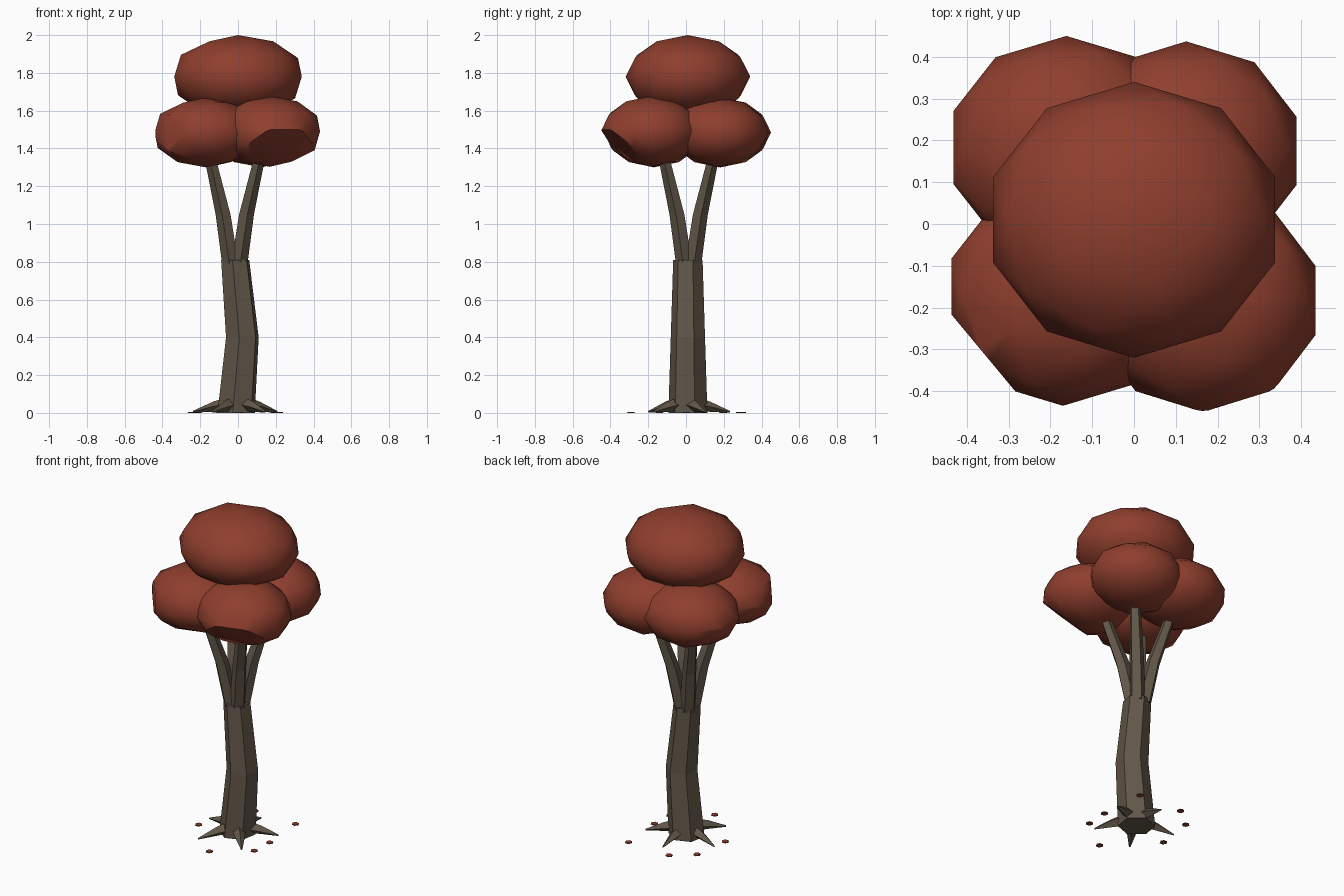
import bpy, bmesh, math
from mathutils import Vector, Matrix

cube = bpy.data.objects.get("Cube")
if cube:
    bpy.data.objects.remove(cube, do_unlink=True)


def material(name, rgb):
    mat = bpy.data.materials.new(name)
    mat.use_nodes = True
    color = (*rgb, 1)
    mat.diffuse_color = color
    mat.node_tree.nodes["Principled BSDF"].inputs["Base Color"].default_value = color
    return mat


BARK = material("grey_brown_bark", (0.122, 0.095, 0.066))
RED = material("rust_red_leaves", (0.275, 0.049, 0.027))


def add_object(name, bm, mat, smooth=False):
    bmesh.ops.recalc_face_normals(bm, faces=bm.faces)
    mesh = bpy.data.meshes.new(name)
    bm.to_mesh(mesh)
    bm.free()
    mesh.materials.append(mat)
    obj = bpy.data.objects.new(name, mesh)
    bpy.context.collection.objects.link(obj)
    if smooth:
        bpy.ops.object.select_all(action='DESELECT')
        obj.select_set(True)
        bpy.context.view_layer.objects.active = obj
        bpy.ops.object.shade_smooth_by_angle(angle=math.radians(42))


def loft(name, stations, sides, turn, axis=(0, 0, 1), mat=BARK):
    """Joins polygon rings, given as (centre, radius), along one axis."""
    bm = bmesh.new()
    spin = Vector(axis).to_track_quat('Z', 'Y').to_matrix()
    rings = []
    for centre, radius in stations:
        ring = []
        for i in range(sides):
            a = turn + math.tau * i / sides
            offset = spin @ Vector((math.cos(a), math.sin(a), 0)) * radius
            ring.append(bm.verts.new(Vector(centre) + offset))
        rings.append(ring)
    for low, high in zip(rings, rings[1:]):
        for i in range(sides):
            j = (i + 1) % sides
            bm.faces.new((low[i], low[j], high[j], high[i]))
    bm.faces.new(rings[0][::-1])
    bm.faces.new(rings[-1])
    add_object(name, bm, mat)


# Bent six-sided trunk
loft("trunk", [((-0.01, 0.01, 0), 0.105), ((0.023, 0.01, 0.4), 0.092),
               ((-0.015, 0.01, 0.81), 0.079)], 6, math.radians(20))

# Four branches fanning out diagonally into the crown
for side, sx in (("left", 1), ("right", -1)):
    for end, sy in (("front", -1), ("back", 1)):
        path = [((-0.017 + sx * d, 0.014 + sy * d, z), r)
                for d, z, r in ((0.022, 0.79, 0.046), (0.06, 1.05, 0.042),
                                (0.12, 1.31, 0.033), (0.14, 1.42, 0.03))]
        loft(f"{end}_{side}_branch", path, 5, math.atan2(sy, sx))

# Five tapering roots
for i, tip in enumerate([(-0.135, -0.198), (0.145, -0.172), (0.207, 0.1), (-0.005, 0.232), (-0.238, 0.062)]):
    reach = Vector((*tip, 0))
    path = [(reach * t + Vector((0, 0, z)), r)
            for t, z, r in ((0.25, 0.045, 0.038), (0.55, 0.033, 0.027), (1, 0.006, 0.005))]
    loft(f"root_{i + 1}", path, 4, 0, axis=reach)


# Crown clumps: squashed spheres, some trimmed by planes
def clump(name, centre, size, cuts=()):
    bm = bmesh.new()
    bmesh.ops.create_icosphere(bm, subdivisions=2, radius=1,
                               matrix=Matrix.LocRotScale(Vector(centre), None, Vector(size)))
    for point, normal in cuts:
        bmesh.ops.bisect_plane(bm, geom=bm.verts[:] + bm.edges[:] + bm.faces[:],
                               plane_co=point, plane_no=normal, clear_outer=True)
        bmesh.ops.holes_fill(bm, edges=[e for e in bm.edges if e.is_boundary])
    add_object(name, bm, RED, smooth=True)


clump("top_foliage", (0, 0.01, 1.78), (0.355, 0.33, 0.22))
clump("front_left_foliage", (0.168, -0.183, 1.49), (0.28, 0.268, 0.187),
      [((0.13, -0.45, 1.49), (0.2, -0.65, -0.7))])
clump("front_right_foliage", (-0.17, -0.17, 1.485), (0.285, 0.265, 0.185),
      [((-0.437, 0, 1.5), (-1, 0, 0)), ((-0.38, -0.285, 1.5), (-0.77, -0.64, 0))])
clump("back_left_foliage", (0.125, 0.175, 1.485), (0.278, 0.262, 0.185))
clump("back_right_foliage", (-0.162, 0.183, 1.485), (0.288, 0.267, 0.185),
      [((-0.432, 0.1, 1.5), (-1, 0, 0))])

# Fallen leaves lying on the ground
for i, (x, y) in enumerate([(-0.245, -0.035), (0.008, -0.292), (0.209, -0.14), (0.217, 0),
                            (0.195, 0.284), (-0.092, 0.297), (-0.214, 0.197)]):
    loft(f"fallen_leaf_{i + 1}", [((x, y, 0), 0.022), ((x, y, 0.005), 0.02)], 6, i, mat=RED)
